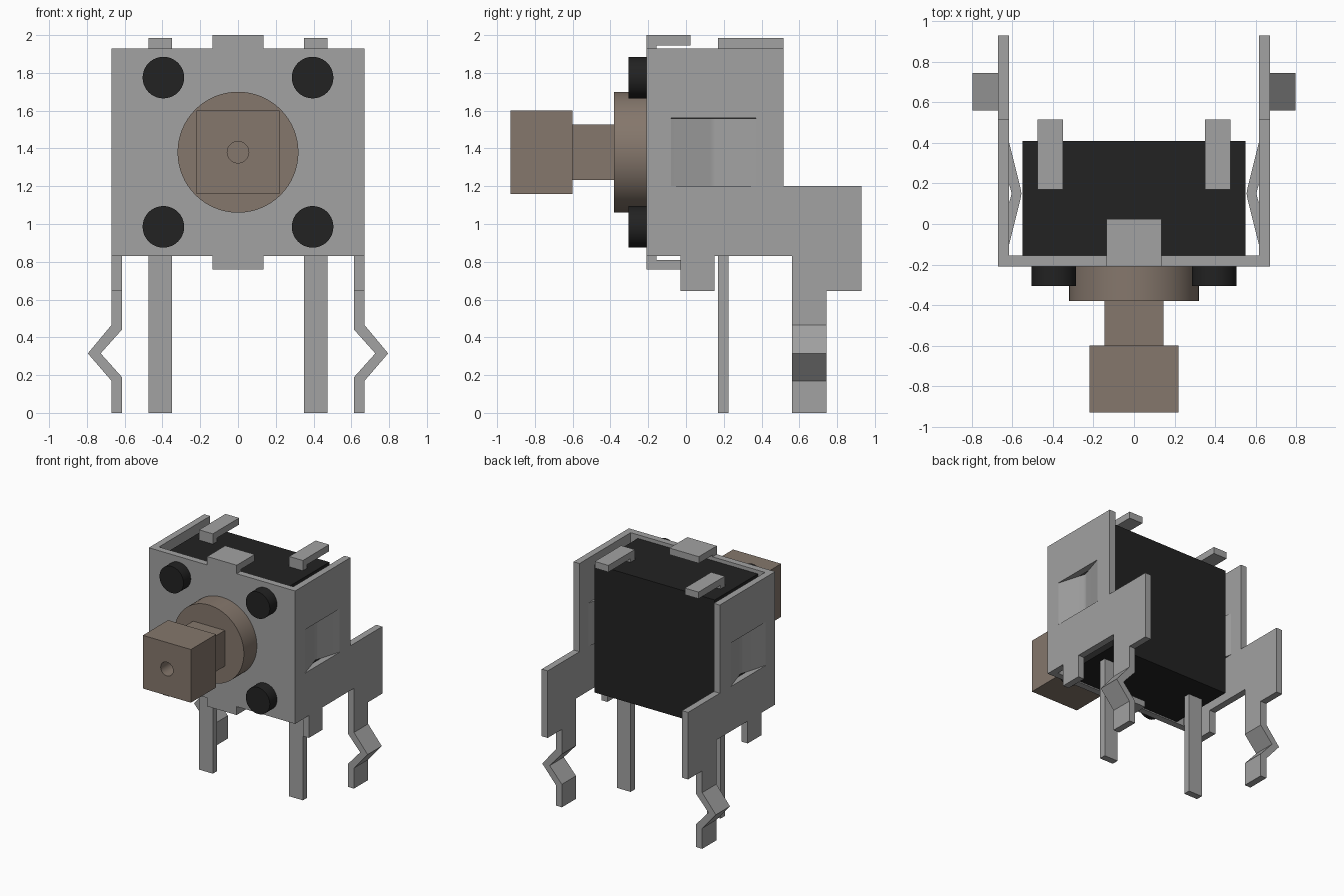
import bpy, bmesh, math
from mathutils import Vector

cube = bpy.data.objects.get("Cube")
if cube:
    bpy.data.objects.remove(cube, do_unlink=True)


def material(name, rgb):
    m = bpy.data.materials.new(name)
    m.diffuse_color = (*rgb, 1)
    m.use_nodes = True
    bsdf = m.node_tree.nodes["Principled BSDF"]
    bsdf.inputs["Base Color"].default_value = (*rgb, 1)
    bsdf.inputs["Roughness"].default_value = 0.6
    return m


METAL = material("grey metal", (0.36, 0.36, 0.36))
BLACK = material("black plastic", (0.016, 0.016, 0.016))
BROWN = material("brown plastic", (0.235, 0.185, 0.15))


def prism(name, pts, axis, lo, hi, mat, smooth=False):
    """Extrude a 2D outline along an axis; the outline uses the other two axes in xyz order."""
    def place(p, d):
        v = list(p)
        v.insert("xyz".index(axis), d)
        return Vector(v)
    bm = bmesh.new()
    face = bm.faces.new([bm.verts.new(place(p, lo)) for p in pts])
    ext = bmesh.ops.extrude_face_region(bm, geom=[face])
    shift = place((0, 0), hi - lo)
    bmesh.ops.translate(bm, vec=shift,
                        verts=[g for g in ext["geom"] if isinstance(g, bmesh.types.BMVert)])
    bmesh.ops.recalc_face_normals(bm, faces=bm.faces)
    mesh = bpy.data.meshes.new(name)
    bm.to_mesh(mesh)
    bm.free()
    mesh.materials.append(mat)
    ob = bpy.data.objects.new(name, mesh)
    bpy.context.collection.objects.link(ob)
    if smooth:
        bpy.ops.object.select_all(action="DESELECT")
        ob.select_set(True)
        bpy.context.view_layer.objects.active = ob
        bpy.ops.object.shade_smooth_by_angle(angle=math.radians(35))
    return ob


def box(name, x, y, z, mat):
    return prism(name, [(x[0], y[0]), (x[1], y[0]), (x[1], y[1]), (x[0], y[1])], "z", *z, mat)


def disc(name, x, z, r, y0, y1, mat, n=48):
    ring = [(x + r * math.cos(2 * math.pi * i / n), z + r * math.sin(2 * math.pi * i / n))
            for i in range(n)]
    return prism(name, ring, "y", y0, y1, mat, smooth=True)


def cut(ob, cutter):
    mod = ob.modifiers.new("cut", "BOOLEAN")
    mod.operation = "DIFFERENCE"
    mod.solver = "EXACT"
    mod.object = cutter
    bpy.context.view_layer.update()
    bpy.context.view_layer.objects.active = ob
    bpy.ops.object.modifier_apply(modifier=mod.name)
    bpy.data.objects.remove(cutter, do_unlink=True)


CZ = 1.38  # height of the button axis

# Housing
box("housing", (-0.55, 0.55), (-0.155, 0.41), (0.84, 1.90), BLACK)

# Front plate with the clips that hook over and under the housing
box("front_plate", (-0.67, 0.67), (-0.21, -0.155), (0.83, 1.93), METAL)
prism("top_clip", [(-0.21, 1.93), (-0.155, 1.93), (-0.155, 1.945), (0.025, 1.945),
                   (0.025, 2.0), (-0.21, 2.0)], "x", -0.135, 0.135, METAL)
prism("bottom_clip", [(-0.21, 0.83), (-0.155, 0.83), (-0.155, 0.81), (-0.03, 0.81),
                      (-0.03, 0.76), (-0.21, 0.76)], "x", -0.135, 0.135, METAL)

# Outlines of the mirrored parts
SIDE = [(-0.155, 0.83), (-0.03, 0.83), (-0.03, 0.645), (0.15, 0.645), (0.15, 0.83),
        (0.56, 0.83), (0.56, 0.645), (0.93, 0.645), (0.93, 1.2), (0.515, 1.2),
        (0.515, 1.93), (-0.155, 1.93)]
LEG = [(0.67, 0.645), (0.67, 0.465), (0.795, 0.315), (0.67, 0.17), (0.67, 0), (0.615, 0),
       (0.615, 0.19), (0.727, 0.315), (0.615, 0.44), (0.615, 0.645)]
LEAF = [(0.67, -0.08), (0.608, 0.13), (0.603, 0.15), (0.608, 0.17), (0.67, 0.37),
        (0.615, 0.40), (0.56, 0.18), (0.555, 0.15), (0.56, 0.12), (0.615, -0.10)]
PIN = [(0.17, 0), (0.225, 0), (0.225, 1.93), (0.515, 1.93), (0.515, 1.985), (0.17, 1.985)]

for s, side in ((1, "left"), (-1, "right")):
    def span(a, b):
        return sorted((s * a, s * b))

    def flip(pts):
        return [(s * p, q) for p, q in pts]

    # Side plate with a window, filled by a spring leaf bent inwards
    plate = prism(side + "_side_plate", SIDE, "x", *span(0.615, 0.67), METAL)
    cut(plate, box("window_cutter", span(0.5, 0.8), (-0.08, 0.37), (1.2, 1.56), METAL))
    prism(side + "_spring_leaf", flip(LEAF), "z", 1.202, 1.558, METAL, smooth=True)
    # Kinked mounting leg and contact pin folded over the top
    prism(side + "_mounting_leg", flip(LEG), "y", 0.56, 0.745, METAL)
    prism(side + "_contact_pin", PIN, "x", *span(0.35, 0.475), METAL)
    # Rivet heads on the front
    for dz, level in ((0.395, "upper"), (-0.395, "lower")):
        disc(f"{side}_{level}_peg", s * 0.395, CZ + dz, 0.11, -0.305, -0.2, BLACK, 40)

# Push button: collar, square neck and square head with a centre hole
disc("button_collar", 0, CZ, 0.32, -0.38, -0.2, BROWN, 64)
box("button_neck", (-0.145, 0.145), (-0.605, -0.375), (CZ - 0.148, CZ + 0.148), BROWN)
head = box("button_head", (-0.22, 0.22), (-0.93, -0.60), (CZ - 0.22, CZ + 0.22), BROWN)
cut(head, disc("hole_cutter", 0, CZ, 0.057, -1.0, -0.80, BROWN, 32))
